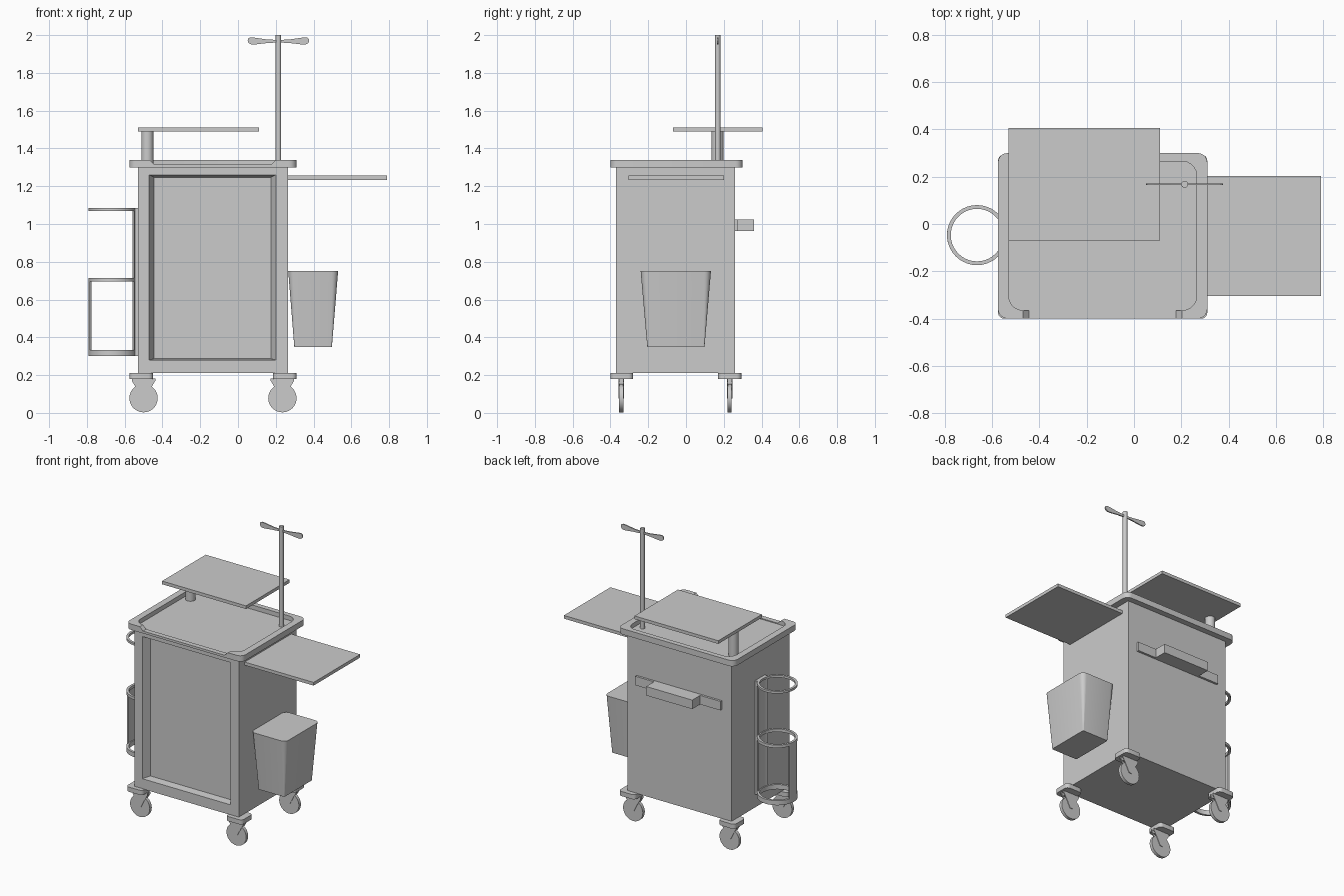
import bpy, bmesh
from math import sin, cos, pi, radians
from mathutils import Vector

old = bpy.data.objects.get("Cube")
if old:
    bpy.data.objects.remove(old, do_unlink=True)

grey = bpy.data.materials.new("light_grey")
grey.use_nodes = True
grey.diffuse_color = (0.6, 0.6, 0.6, 1)
grey.node_tree.nodes["Principled BSDF"].inputs["Base Color"].default_value = (0.6, 0.6, 0.6, 1)


def finish(name, bm):
    bmesh.ops.recalc_face_normals(bm, faces=bm.faces)
    mesh = bpy.data.meshes.new(name)
    bm.to_mesh(mesh)
    bm.free()
    mesh.materials.append(grey)
    ob = bpy.data.objects.new(name, mesh)
    bpy.context.collection.objects.link(ob)
    return ob


def smooth(ob):
    bpy.ops.object.select_all(action='DESELECT')
    ob.select_set(True)
    bpy.context.view_layer.objects.active = ob
    bpy.ops.object.shade_smooth_by_angle(angle=radians(35))
    return ob


def loft(name, rings, closed=False):
    """Skin a list of equal point rings; cap the ends unless closed."""
    bm = bmesh.new()
    vs = [[bm.verts.new(p) for p in ring] for ring in rings]
    n = len(vs[0])
    pairs = list(zip(vs, vs[1:]))
    if closed:
        pairs.append((vs[-1], vs[0]))
    else:
        bm.faces.new(vs[0])
        bm.faces.new(vs[-1])
    for a, b in pairs:
        for i in range(n):
            j = (i + 1) % n
            bm.faces.new((a[i], a[j], b[j], b[i]))
    return finish(name, bm)


def rounded(x0, x1, y0, y1, z, r, n=5):
    """Rounded rectangle ring at height z."""
    pts = []
    corners = ((x1 - r, y1 - r), (x0 + r, y1 - r), (x0 + r, y0 + r), (x1 - r, y0 + r))
    for q, (cx, cy) in enumerate(corners):
        for i in range(n + 1):
            a = (q + i / n) * pi / 2
            pts.append((cx + r * cos(a), cy + r * sin(a), z))
    return pts


def circle(x, y, z, r, n=40):
    return [(x + r * cos(2 * pi * i / n), y + r * sin(2 * pi * i / n), z) for i in range(n)]


def box(name, x0, x1, y0, y1, z0, z1):
    return loft(name, [[(x0, y0, z), (x1, y0, z), (x1, y1, z), (x0, y1, z)] for z in (z0, z1)])


def slab_y(name, outline, y0, y1):
    """Extrude an (x, z) outline along y."""
    return loft(name, [[(x, y, z) for x, z in outline] for y in (y0, y1)])


def rod(name, x, y, z0, z1, r):
    return smooth(loft(name, [circle(x, y, z, r, 24) for z in (z0, z1)]))


def cut(ob, cutter):
    cutter.hide_render = True
    mod = ob.modifiers.new("cut", 'BOOLEAN')
    mod.operation = 'DIFFERENCE'
    mod.solver = 'EXACT'
    mod.object = cutter
    bpy.context.view_layer.objects.active = ob
    bpy.ops.object.modifier_apply(modifier=mod.name)
    bpy.data.objects.remove(cutter, do_unlink=True)


def front_rect(x0, x1, z0, z1, y):
    return [(x0, y, z0), (x1, y, z0), (x1, y, z1), (x0, y, z1)]


# Cabinet with a bevelled recess in the front
body = box("cabinet_body", -0.53, 0.265, -0.37, 0.26, 0.21, 1.302)
cut(body, loft("recess_cutter", [front_rect(-0.47, 0.2, 0.28, 1.26, y) for y in (-0.4, -0.37)]
               + [front_rect(-0.445, 0.175, 0.287, 1.247, -0.32)]))

# Top tray: sunken floor and lowered front lip
tray = loft("top_tray", [rounded(-0.575, 0.31, -0.4, 0.3, z, 0.04) for z in (1.3, 1.34)])
cut(tray, loft("floor_cutter", [rounded(-0.53, 0.265, -0.365, 0.265, z, 0.06) for z in (1.31, 1.4)]))
cut(tray, slab_y("lip_cutter", [(-0.445, 1.316), (0.178, 1.316), (0.203, 1.341),
                               (0.203, 1.4), (-0.47, 1.4), (-0.47, 1.341)], -0.45, -0.362))
smooth(tray)

# Raised shelf on its post, and side shelf
box("raised_shelf", -0.53, 0.11, -0.07, 0.405, 1.49, 1.512)
rod("shelf_post", -0.48, 0.167, 1.305, 1.492, 0.032)
box("side_shelf", 0.26, 0.79, -0.305, 0.202, 1.234, 1.256)

# Hanging pole with drooping cross bar
pole_x, pole_y = 0.214, 0.168
rod("pole", pole_x, pole_y, 1.305, 2.0, 0.0145)
top = [(0, 1.974), (0.06, 1.977), (0.13, 1.987), (0.15, 1.988), (0.16, 1.982)]
low = [(0.163, 1.97), (0.158, 1.958), (0.145, 1.951), (0.12, 1.951), (0.06, 1.958), (0, 1.961)]
half = top + low
outline = [(pole_x + x, z) for x, z in half] + [(pole_x - x, z) for x, z in half[-2:0:-1]]
slab_y("pole_cross_bar", outline, pole_y - 0.004, pole_y + 0.004)

# Waste bin on the side
smooth(loft("waste_bin", [rounded(0.298, 0.497, -0.205, 0.098, 0.35, 0.006),
                          rounded(0.266, 0.53, -0.24, 0.132, 0.75, 0.035)]))

# Bottle holder: three rings joined by two upright straps
hx, hy = -0.664, -0.047
for label, z0, z1 in (("upper", 1.07, 1.085), ("middle", 0.695, 0.715), ("lower", 0.3, 0.332)):
    smooth(loft(label + "_holder_ring", [circle(hx, hy, z0, 0.127), circle(hx, hy, z1, 0.127),
                                         circle(hx, hy, z1, 0.111), circle(hx, hy, z0, 0.111)], True))


def strap(name, side, angle, z1):
    """Curved upright strap following the ring radius."""
    arc = [side + angle * (i / 4 - 1) for i in range(9)]
    pts = [(hx + r * cos(a), hy + r * sin(a)) for r, seq in ((0.127, arc), (0.118, arc[::-1])) for a in seq]
    return smooth(loft(name, [[(x, y, z) for x, y in pts] for z in (0.302, z1)]))


strap("inner_holder_strap", 0, 0.45, 1.084)
strap("outer_holder_strap", pi, 0.32, 0.714)
box("holder_mount", -0.546, -0.528, -0.1, 0.006, 0.302, 1.084)

# Push handle on the back
box("handle_plate", -0.455, 0.195, 0.255, 0.275, 0.962, 1.024)
box("handle_block", -0.3, 0.052, 0.27, 0.36, 0.962, 1.024)

# Four casters
for side, px, wx in (("left", (0.185, 0.31), 0.235), ("right", (-0.575, -0.45), -0.5)):
    s = 1 if side == "left" else -1
    for end, py, wy in (("front", (-0.4, -0.28), -0.343), ("back", (0.17, 0.293), 0.231)):
        name = end + "_" + side + "_caster_"
        smooth(loft(name + "plate", [rounded(*px, *py, z, 0.025) for z in (0.18, 0.212)]))
        fork = [(-0.062, 0.182), (0.062, 0.182), (0.062, 0.17), (0.035, 0.125),
                (0.01, 0.075), (-0.01, 0.075), (-0.035, 0.125), (-0.062, 0.17)]
        for t in (-0.012, 0.012):
            slab_y(name + "fork", [(wx + x, z) for x, z in fork], wy + t - 0.003, wy + t + 0.003)
        box(name + "fork_bridge", wx - 0.05, wx + 0.05, wy - 0.015, wy + 0.015, 0.155, 0.182)
        wheel = [(x, z) for x, z, _ in circle(wx, 0.078, 0, 0.075)]
        smooth(slab_y(name + "wheel", wheel, wy - 0.011, wy + 0.011))
